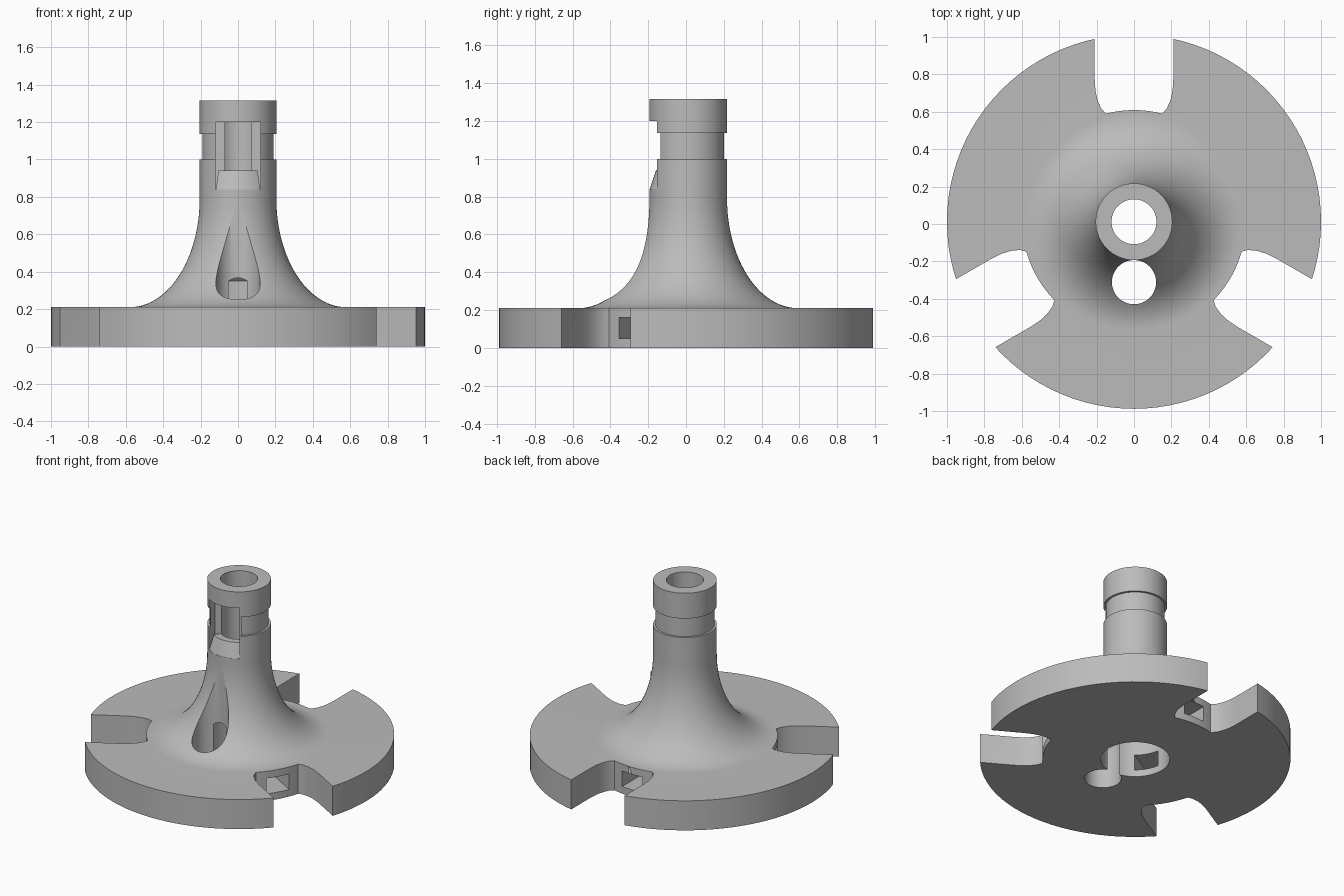
import bpy, bmesh, math
from mathutils import Matrix

CY = 0.012  # y of the turning axis

if "Cube" in bpy.data.objects:
    bpy.data.objects.remove(bpy.data.objects["Cube"], do_unlink=True)

grey = bpy.data.materials.new("plain_grey")
grey.use_nodes = True
colour = (0.5, 0.5, 0.5, 1)
grey.diffuse_color = colour
grey.node_tree.nodes["Principled BSDF"].inputs["Base Color"].default_value = colour


def make(name, bm):
    bmesh.ops.recalc_face_normals(bm, faces=bm.faces)
    mesh = bpy.data.meshes.new(name)
    bm.to_mesh(mesh)
    bm.free()
    mesh.materials.append(grey)
    obj = bpy.data.objects.new(name, mesh)
    bpy.context.collection.objects.link(obj)
    return obj


def loft(name, rings, turn=0):
    """Closed solid through rings of equal length, turned about the axis."""
    bm = bmesh.new()
    loops = [[bm.verts.new(p) for p in ring] for ring in rings]
    for a, b in zip(loops, loops[1:]):
        for i in range(len(a)):
            j = (i + 1) % len(a)
            bm.faces.new((a[i], a[j], b[j], b[i]))
    bm.faces.new(loops[0])
    bm.faces.new(loops[-1])
    bm.transform(Matrix.Translation((0, CY, 0)) @ Matrix.Rotation(turn, 4, "Z"))
    return make(name, bm)


def circle(r, z, y=0, n=96):
    return [(r * math.cos(k * math.tau / n), y + r * math.sin(k * math.tau / n), z)
            for k in range(n)]


def turned(name, profile, y=0):
    return loft(name, [circle(r, z, y) for r, z in profile])


def prism(name, outline, z0, z1, turn=0):
    return loft(name, [[(x, y, z) for x, y in outline] for z in (z0, z1)], turn)


def rect(w, y0, y1):
    return [(-w, y0), (w, y0), (w, y1), (-w, y1)]


def cut(body, cutter):
    cutter.hide_render = True
    mod = body.modifiers.new(cutter.name, "BOOLEAN")
    mod.operation = "DIFFERENCE"
    mod.solver = "EXACT"
    mod.object = cutter
    bpy.context.view_layer.objects.active = body
    bpy.ops.object.modifier_apply(modifier=mod.name)
    bpy.data.objects.remove(cutter, do_unlink=True)


# Turned body: flange, elliptical flare, column, groove and collar
flare = []
for k in range(25):
    a = math.pi / 2 * (1 - k / 24)
    flare.append((0.205 + 0.375 * (1 - math.cos(a)), 0.79 - 0.58 * math.sin(a)))
profile = [(1, 0), (1, 0.21)] + flare + [
    (0.205, 1.0), (0.19, 1.0), (0.19, 1.135), (0.205, 1.135), (0.205, 1.315)]
body = turned("flanged_spindle", profile)

# Stepped bore with a conical shoulder
cut(body, turned("bore", [(0.222, -0.1), (0.222, 0.35), (0.12, 0.452), (0.12, 1.5)]))

# Vertical hole that breaks through the front of the flare
cut(body, turned("side_hole", [(0.118, -0.1), (0.118, 0.78)], y=-0.323))

# Three rim slots with rounded inner corners, and a tunnel from each to the bore
side = [(0.21, 1.2), (0.21, 0.76), (0.206, 0.70), (0.195, 0.65), (0.175, 0.605), (0.15, 0.578)]
end = [(0.597 * math.sin(a), 0.597 * math.cos(a))
       for a in (0.254 * (1 - k / 6) for k in range(1, 12))]
outline = side + end + [(-x, y) for x, y in reversed(side)]
for k in range(3):
    turn = k * math.tau / 3
    cut(body, prism("rim_slot", outline, -0.1, 0.5, turn))
    cut(body, prism("tunnel", rect(0.08, 0.16, 0.7), 0.05, 0.16, turn))

# Flat window in the front of the column, opening into the bore
cut(body, prism("front_window", rect(0.12, -0.4, -0.097), 0.84, 1.2))


# Tapered ramp in the bottom of the window
def ramp_ring(outer, half_width, z):
    half = math.asin(half_width / outer)
    angles = [half * (k / 6 - 1) for k in range(13)]
    front = [(outer * math.sin(a), -outer * math.cos(a), z) for a in angles]
    back = [(0.122 * math.sin(a), -0.122 * math.cos(a), z) for a in reversed(angles)]
    return front + back


ramp = loft("window_ramp", [ramp_ring(0.205, 0.119, 0.835), ramp_ring(0.17, 0.105, 0.94)])

# Smooth shading with sharp edges kept
for obj in (body, ramp):
    bpy.ops.object.select_all(action="DESELECT")
    obj.select_set(True)
    bpy.context.view_layer.objects.active = obj
    bpy.ops.object.shade_smooth_by_angle(angle=math.radians(30))
